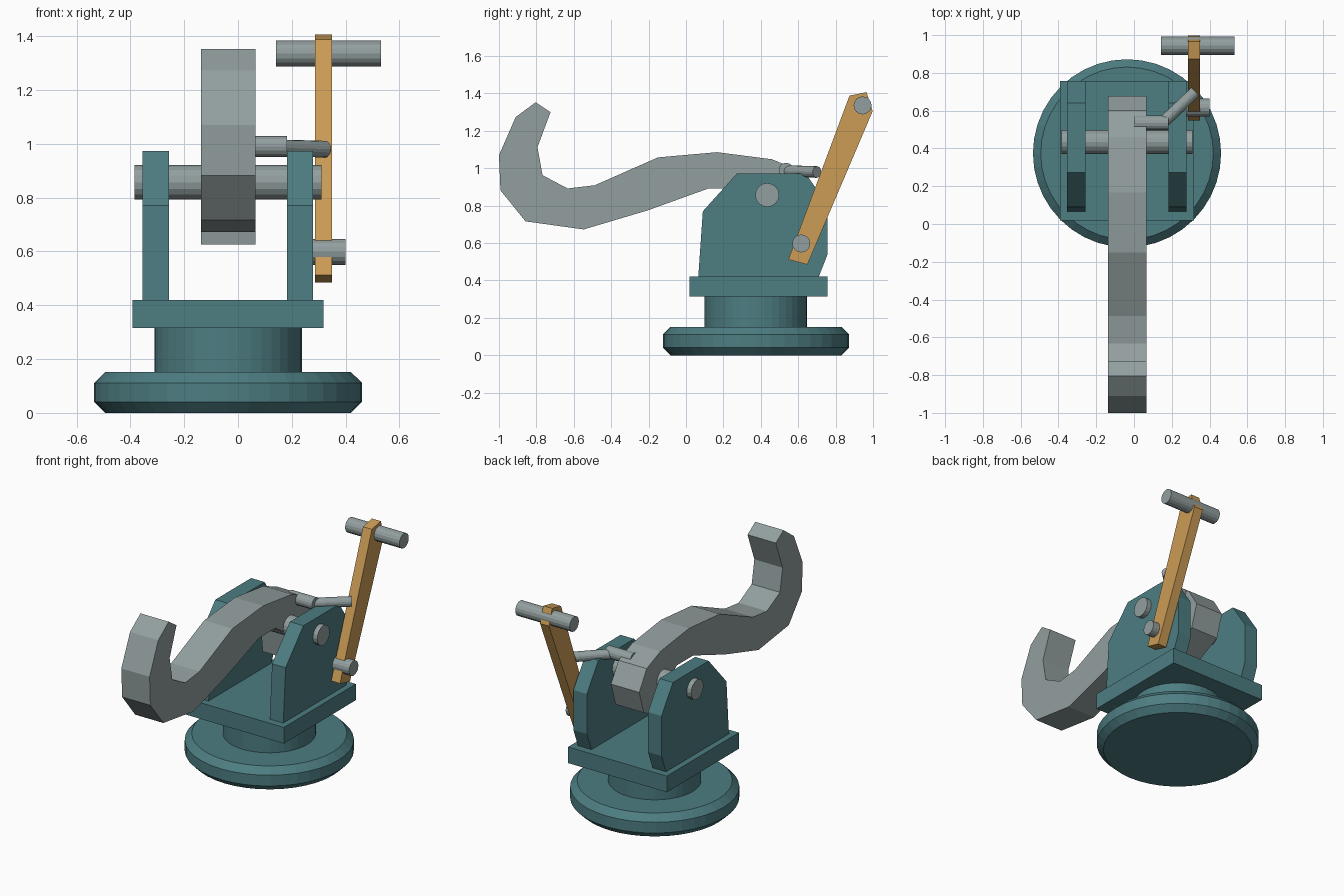
import bpy, bmesh
from mathutils import Vector

if "Cube" in bpy.data.objects:
    bpy.data.objects.remove(bpy.data.objects["Cube"])


def material(name, rgb):
    m = bpy.data.materials.new(name)
    m.diffuse_color = (*rgb, 1)
    m.use_nodes = True
    m.node_tree.nodes["Principled BSDF"].inputs["Base Color"].default_value = m.diffuse_color
    return m


TEAL = material("teal paint", (0.074, 0.205, 0.222))
STEEL = material("grey steel", (0.29, 0.345, 0.345))
OCHRE = material("ochre paint", (0.60, 0.335, 0.093))


def finish(name, bm, mat):
    bmesh.ops.recalc_face_normals(bm, faces=bm.faces)
    me = bpy.data.meshes.new(name)
    bm.to_mesh(me)
    bm.free()
    me.materials.append(mat)
    ob = bpy.data.objects.new(name, me)
    bpy.context.collection.objects.link(ob)
    return ob


def slab(name, profile, x0, x1, mat):
    """Side outline (y, z) extruded across x."""
    bm = bmesh.new()
    face = bm.faces.new([bm.verts.new((x0, y, z)) for y, z in profile])
    new = bmesh.ops.extrude_face_region(bm, geom=[face])["geom"]
    moved = [g for g in new if isinstance(g, bmesh.types.BMVert)]
    bmesh.ops.translate(bm, verts=moved, vec=(x1 - x0, 0, 0))
    return finish(name, bm, mat)


def rod(name, a, b, radius, mat, sides=16):
    """Cylinder between two points."""
    a, b = Vector(a), Vector(b)
    bm = bmesh.new()
    bmesh.ops.create_cone(bm, cap_ends=True, segments=sides, radius1=radius,
                          radius2=radius, depth=(b - a).length)
    bm.transform((b - a).to_track_quat("Z", "Y").to_matrix().to_4x4())
    bmesh.ops.translate(bm, verts=bm.verts, vec=(a + b) / 2)
    return finish(name, bm, mat)


CX, CY = -0.037, 0.374

# Round foot with bevelled rims
foot = rod("round_foot", (CX, CY, 0), (CX, CY, 0.152), 0.498, TEAL, 40)
bev = foot.modifiers.new("rim_bevel", "BEVEL")
bev.width = 0.041
bev.segments = 1
bev.limit_method = "ANGLE"
bev.angle_limit = 1.0

# Swivel column and mounting plate
rod("swivel_column", (CX, CY, 0.14), (CX, CY, 0.33), 0.274, TEAL, 40)
slab("mounting_plate", [(0.018, 0.315), (0.757, 0.315), (0.757, 0.42), (0.018, 0.42)],
     -0.392, 0.317, TEAL)

# Two cheek plates carrying the axle
cheek = [(0.065, 0.41), (0.09, 0.77), (0.273, 0.973), (0.64, 0.973),
         (0.757, 0.80), (0.757, 0.54), (0.706, 0.41)]
for side, x0 in (("left", -0.354), ("right", 0.182)):
    slab(side + "_cheek", cheek, x0, x0 + 0.097, TEAL)
rod("axle", (-0.385, 0.434, 0.857), (0.31, 0.434, 0.857), 0.064, STEEL)

# Curved hook
hook = [(-0.804, 1.353), (-0.724, 1.30), (-0.794, 1.113), (-0.767, 0.963),
        (-0.633, 0.892), (-0.488, 0.909), (-0.15, 1.058), (0.166, 1.086),
        (0.46, 1.048), (0.60, 0.99), (0.677, 0.865), (0.63, 0.715),
        (0.45, 0.626), (0.43, 0.80), (0.29, 0.893), (0.123, 0.893),
        (-0.204, 0.775), (-0.547, 0.673), (-0.858, 0.716), (-0.992, 0.882),
        (-1.0, 1.07), (-0.911, 1.273)]
slab("hook", hook, -0.138, 0.065, STEEL)

# Link from the hook to the lever
rod("link_stub", (0.0, 0.535, 0.99), (0.183, 0.535, 0.99), 0.039, STEEL)
rod("link_rod", (0.15, 0.535, 0.985), (0.325, 0.70, 0.98), 0.031, STEEL)

# Lever, its pivot and grip
lever = [(0.547, 0.512), (0.649, 0.485), (0.998, 1.305), (0.965, 1.407), (0.874, 1.388)]
slab("lever", lever, 0.286, 0.35, OCHRE)
rod("lever_pivot", (0.278, 0.616, 0.598), (0.40, 0.616, 0.598), 0.048, STEEL)
rod("lever_grip", (0.142, 0.944, 1.336), (0.532, 0.944, 1.336), 0.048, STEEL)
